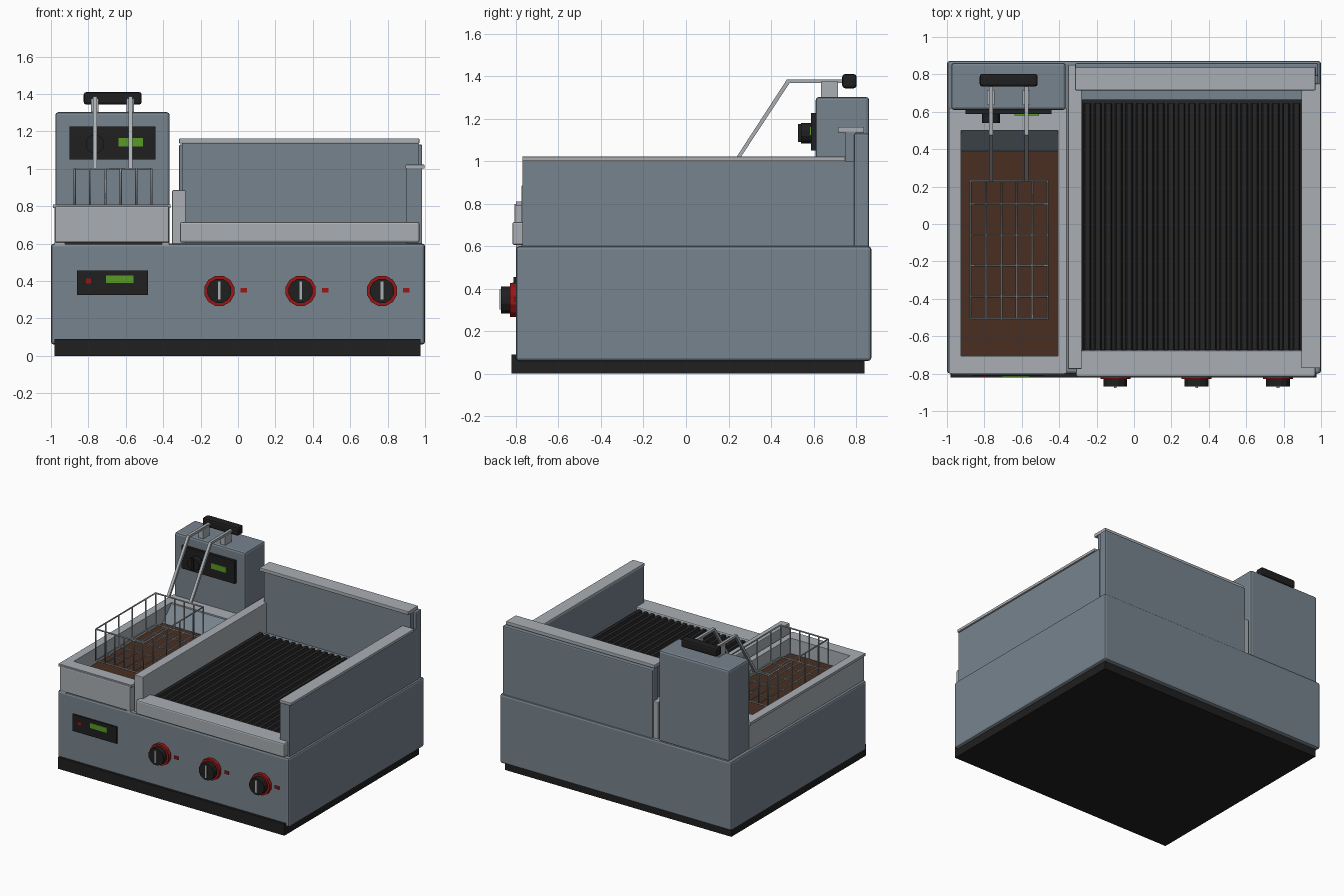
import bpy, bmesh, math
from mathutils import Vector

if "Cube" in bpy.data.objects:
    bpy.data.objects.remove(bpy.data.objects["Cube"])


def mat(name, rgb):
    m = bpy.data.materials.new(name)
    m.diffuse_color = (*rgb, 1)
    m.use_nodes = True
    m.node_tree.nodes["Principled BSDF"].inputs["Base Color"].default_value = m.diffuse_color
    return m


STEEL = mat("blue grey steel", (0.185, 0.23, 0.27))
LIGHT = mat("light steel", (0.40, 0.43, 0.455))
BLACK = mat("black plastic", (0.014, 0.014, 0.014))
IRON = mat("cast iron", (0.018, 0.018, 0.018))
OIL = mat("brown oil", (0.068, 0.028, 0.016))
GREEN = mat("green display", (0.10, 0.32, 0.018))
RED = mat("red", (0.32, 0.008, 0.008))


def finish(name, bm, m):
    bmesh.ops.recalc_face_normals(bm, faces=bm.faces)
    me = bpy.data.meshes.new(name)
    bm.to_mesh(me)
    bm.free()
    me.materials.append(m)
    ob = bpy.data.objects.new(name, me)
    bpy.context.collection.objects.link(ob)
    return ob


def add_box(bm, x, y, z):
    vs = bmesh.ops.create_cube(bm, size=1)["verts"]
    for v in vs:
        v.co = Vector([(a + b) / 2 + c * (b - a) for (a, b), c in zip((x, y, z), v.co)])


def box(name, x, y, z, m, bevel=0.0):
    bm = bmesh.new()
    add_box(bm, x, y, z)
    if bevel:
        bmesh.ops.bevel(bm, geom=bm.edges[:], offset=bevel, segments=2,
                        profile=0.5, affect='EDGES')
    return finish(name, bm, m)


def prism(name, pts, axis, a, b, m):
    """Extrude a profile along x (pts = y,z) or y (pts = x,z)."""
    bm = bmesh.new()
    vs = [bm.verts.new((a, p, q) if axis == 'x' else (p, a, q)) for p, q in pts]
    f = bm.faces.new(vs)
    ext = bmesh.ops.extrude_face_region(bm, geom=[f])["geom"]
    d = Vector((b - a, 0, 0)) if axis == 'x' else Vector((0, b - a, 0))
    bmesh.ops.translate(bm, vec=d, verts=[e for e in ext if isinstance(e, bmesh.types.BMVert)])
    return finish(name, bm, m)


def disc(name, cx, cz, r, y0, y1, n, m):
    pts = [(cx + r * math.cos(2 * math.pi * (i + .5) / n),
            cz + r * math.sin(2 * math.pi * (i + .5) / n)) for i in range(n)]
    return prism(name, pts, 'y', y0, y1, m)


def wires(name, paths, r, m):
    cu = bpy.data.curves.new(name, 'CURVE')
    cu.dimensions = '3D'
    cu.bevel_depth = r
    cu.bevel_resolution = 1
    cu.use_fill_caps = True
    for pts, closed in paths:
        s = cu.splines.new('POLY')
        s.points.add(len(pts) - 1)
        for p, c in zip(s.points, pts):
            p.co = (*c, 1)
        s.use_cyclic_u = closed
    cu.materials.append(m)
    ob = bpy.data.objects.new(name, cu)
    bpy.context.collection.objects.link(ob)
    return ob


# Base and main cabinet
box("base_plinth", (-0.98, 0.975), (-0.82, 0.84), (0, 0.09), BLACK)
box("cabinet", (-1, 1), (-0.80, 0.872), (0.06, 0.60), STEEL, 0.015)

# Griddle side: back panel, right wall, divider, front lip
box("griddle_back_panel", (-0.315, 0.985), (0.79, 0.86), (0.59, 1.13), STEEL, 0.008)
box("griddle_back_liner", (-0.30, 0.965), (0.75, 0.80), (0.59, 1.14), STEEL)
box("griddle_back_trim", (-0.315, 0.97), (0.715, 0.838), (1.135, 1.162), LIGHT, 0.004)
box("right_wall", (0.90, 0.985), (-0.77, 0.79), (0.59, 1.0), STEEL)
box("right_wall_trim", (0.895, 0.998), (-0.77, 0.75), (1.0, 1.022), LIGHT, 0.004)
box("divider", (-0.352, -0.28), (-0.775, 0.85), (0.59, 0.885), LIGHT, 0.004)
box("griddle_front_lip", (-0.31, 0.97), (-0.817, -0.675), (0.605, 0.715), LIGHT, 0.01)
box("griddle_tray", (-0.285, 0.905), (-0.70, 0.76), (0.59, 0.65), STEEL)

# Ribbed cooking plate
bm = bmesh.new()
add_box(bm, (-0.277, 0.897), (-0.68, 0.665), (0.60, 0.675))
N = 21
step = 1.174 / N
for i in range(N):
    x0 = -0.277 + i * step
    add_box(bm, (x0 + .007, x0 + step - .007), (-0.68, 0.645), (0.67, 0.70))
    bm.verts.ensure_lookup_table()
    for v in bm.verts[-8:]:
        if v.co.z > 0.69:
            v.co.x += 0.008 if v.co.x < x0 + step / 2 else -0.008
finish("ribbed_plate", bm, IRON)

# Fryer tank walls and rim
for tag, out, z in (("wall", 0.0, (0.59, 0.795)), ("rim", 0.01, (0.79, 0.81))):
    box("tank_left_" + tag, (-0.98 - out, -0.925), (-0.80, 0.62), z, LIGHT)
    box("tank_right_" + tag, (-0.405, -0.37 + out), (-0.80, 0.62), z, LIGHT)
    box("tank_back_" + tag, (-0.93, -0.40), (0.50, 0.62), z, LIGHT)
box("tank_front", (-0.978, -0.368), (-0.808, -0.705), (0.605, 0.80), LIGHT, 0.008)
box("tank_front_rim", (-0.99, -0.36), (-0.80, -0.705), (0.79, 0.81), LIGHT)
prism("tank_sloped_back", [(0.39, 0.60), (0.39, 0.69), (0.50, 0.80), (0.51, 0.60)],
      'x', -0.927, -0.403, STEEL)
box("oil", (-0.926, -0.404), (-0.71, 0.40), (0.60, 0.69), OIL)

# Fryer control head
box("fryer_head", (-0.977, -0.365), (0.61, 0.862), (0.59, 1.302), STEEL, 0.015)
box("head_panel", (-0.90, -0.44), (0.587, 0.612), (1.05, 1.227), BLACK)
box("head_display", (-0.64, -0.508), (0.580, 0.588), (1.12, 1.163), GREEN)
disc("head_knob", -0.765, 1.132, 0.05, 0.54, 0.588, 12, BLACK)
box("head_knob_pointer", (-0.771, -0.759), (0.528, 0.541), (1.09, 1.175), BLACK)

# Wire basket: rims, cross wires that run up both sides
X0, X1, Y0, Y1, ZT, ZB = -0.873, -0.462, -0.507, 0.23, 1.0, 0.755
paths = [([(X0, Y0, z), (X1, Y0, z), (X1, Y1, z), (X0, Y1, z)], True) for z in (ZT, ZB)]
for i in range(6):
    x = X0 + (X1 - X0) * i / 5
    paths.append(([(x, Y0, ZT), (x, Y0, ZB), (x, Y1, ZB), (x, Y1, ZT)], False))
for y in (0.107, -0.06, -0.222, -0.387):
    paths.append(([(X0, y, ZT), (X0, y, ZB), (X1, y, ZB), (X1, y, ZT)], False))
wires("fry_basket", paths, 0.006, LIGHT)

# Basket handle: two bent arms, brackets and grip
for side, x in (("left", -0.765), ("right", -0.575)):
    prism(f"basket_arm_{side}", [(0.225, 1.0), (0.475, 1.385), (0.75, 1.385), (0.75, 1.367),
                                 (0.487, 1.367), (0.245, 1.0)], 'x', x - .011, x + .011, LIGHT)
    box(f"arm_bracket_{side}", (x - .02, x + .02), (0.635, 0.715), (1.295, 1.375), LIGHT)
box("basket_grip", (-0.825, -0.515), (0.735, 0.803), (1.343, 1.41), BLACK, 0.014)

# Front display panel
box("front_panel", (-0.862, -0.48), (-0.812, -0.79), (0.325, 0.455), BLACK)
box("front_display", (-0.706, -0.56), (-0.817, -0.811), (0.39, 0.43), GREEN)
box("front_button", (-0.812, -0.786), (-0.817, -0.811), (0.387, 0.413), RED)

# Three burner knobs with red rings and lamps
for i in range(3):
    x, z = -0.10 + 0.435 * i, 0.347
    disc(f"knob_ring_{i}", x, z, 0.083, -0.828, -0.79, 12, RED)
    disc(f"knob_{i}", x, z, 0.066, -0.87, -0.82, 12, BLACK)
    box(f"knob_pointer_{i}", (x - .007, x + .007), (-0.877, -0.869), (z - .045, z + .05), LIGHT)
    box(f"lamp_{i}", (x + .113, x + .148), (-0.808, -0.79), (z - .008, z + .014), RED)
